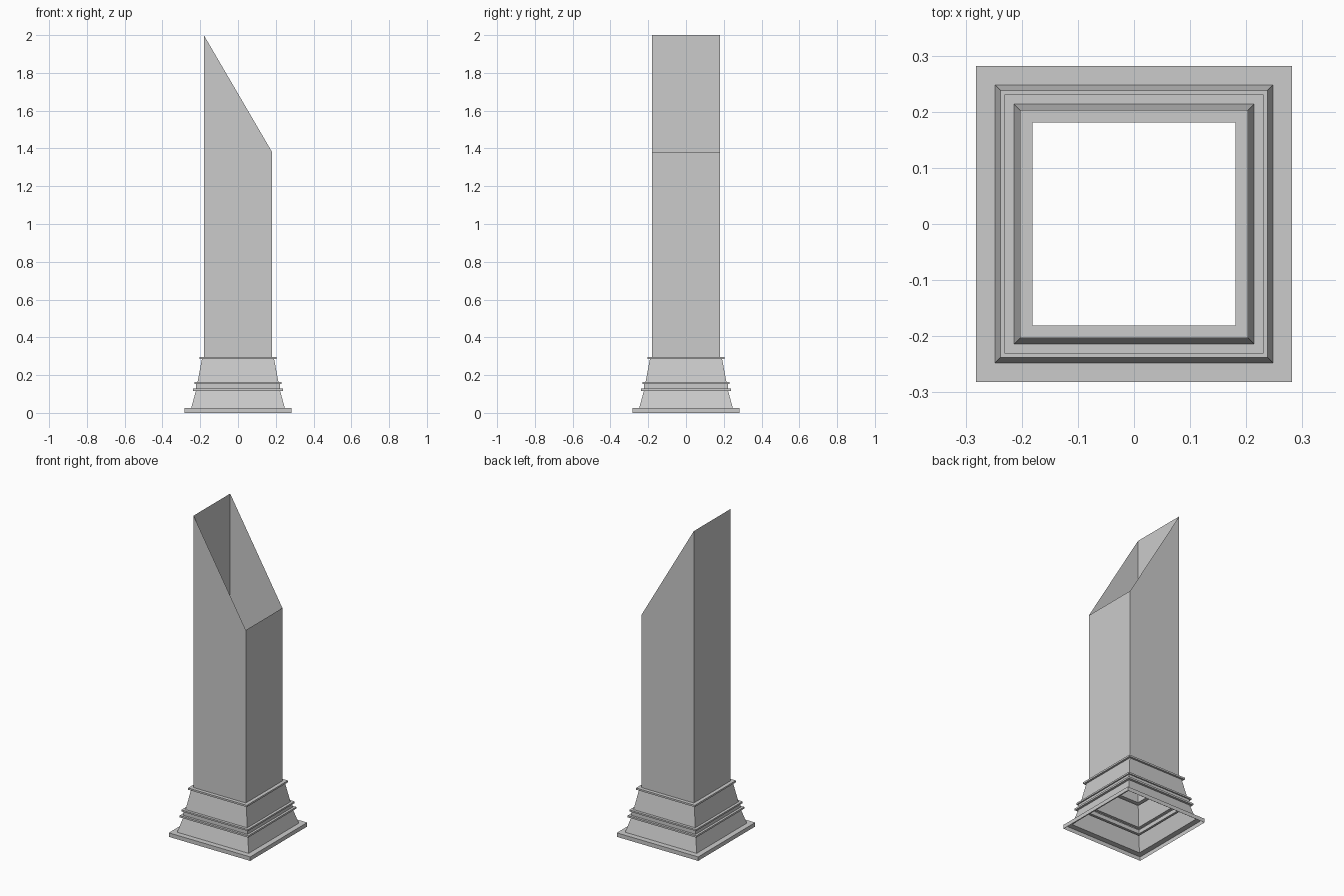
import bpy
import bmesh

# Remove the default cube only
cube = bpy.data.objects.get("Cube")
if cube:
    bpy.data.objects.remove(cube, do_unlink=True)

grey = bpy.data.materials.new("light_grey")
grey.use_nodes = True
colour = (0.6, 0.6, 0.6, 1.0)
grey.diffuse_color = colour
grey.node_tree.nodes["Principled BSDF"].inputs["Base Color"].default_value = colour

CORNERS = [(-1, -1), (1, -1), (1, 1), (-1, 1)]


def square_shell(name, profile):
    """Open thin shell: square rings joined upward along (half width, height)."""
    bm = bmesh.new()
    rings = [[bm.verts.new((sx * half, sy * half, z)) for sx, sy in CORNERS]
             for half, z in profile]
    for low, high in zip(rings, rings[1:]):
        for i in range(4):
            j = (i + 1) % 4
            bm.faces.new((low[i], low[j], high[j], high[i]))
    mesh = bpy.data.meshes.new(name)
    bm.to_mesh(mesh)
    bm.free()
    mesh.materials.append(grey)
    obj = bpy.data.objects.new(name, mesh)
    bpy.context.collection.objects.link(obj)
    return obj


SHAFT = 0.181

# Hollow moulded base: plate, lower slope, two beads, upper slope, top rim
square_shell("moulded_base", [
    (0.282, 0), (0.282, 0.025),
    (0.248, 0.025), (0.223, 0.117),
    (0.2375, 0.117), (0.2375, 0.128),
    (0.223, 0.128), (0.223, 0.153),
    (0.231, 0.153), (0.231, 0.163),
    (0.214, 0.163), (0.191, 0.286),
    (0.2035, 0.286), (0.2035, 0.297),
    (SHAFT, 0.297),
])

# Hollow shaft with a slanted open top, tall on the right side
shaft = square_shell("shaft", [(SHAFT, 0.297), (SHAFT, 2.0)])
for v in shaft.data.vertices:
    if v.co.z > 1 and v.co.x > 0:
        v.co.z = 1.38
